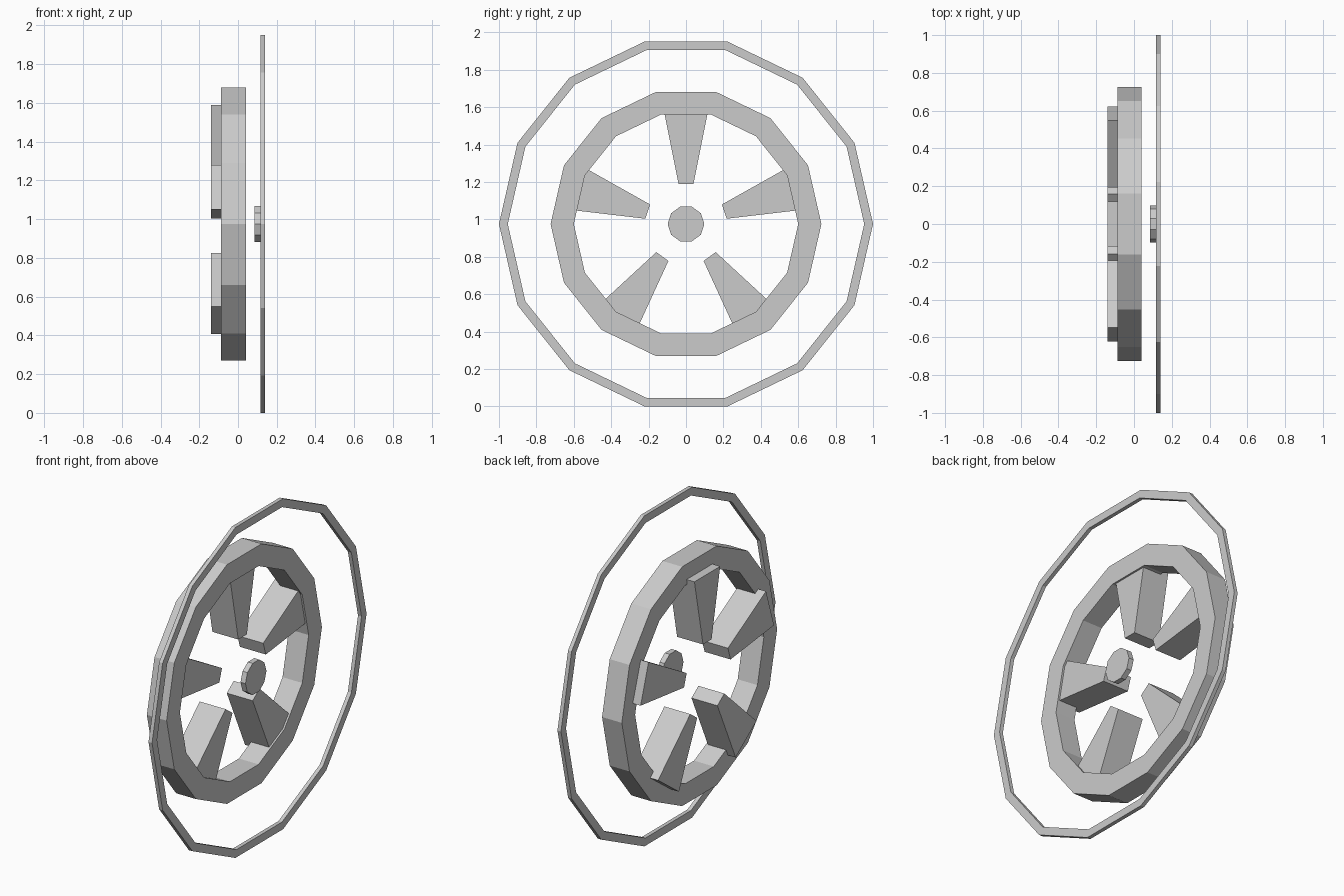
import bpy
from math import cos, sin, pi

if "Cube" in bpy.data.objects:
    bpy.data.objects.remove(bpy.data.objects["Cube"])

CENTRE_Z = 0.975


def make_mesh(name, verts, faces):
    mesh = bpy.data.meshes.new(name)
    mesh.from_pydata(verts, [], faces)
    mesh.update()
    obj = bpy.data.objects.new(name, mesh)
    obj.location.z = CENTRE_Z
    bpy.context.collection.objects.link(obj)
    return obj


def circle(radius, sides, x):
    return [(x, radius * cos(2 * pi * i / sides), radius * sin(2 * pi * i / sides))
            for i in range(sides)]


def ring(name, outer, inner, x0, x1, sides=14):
    """Faceted band with a rectangular section, axis along x."""
    loops = [(outer, x0), (outer, x1), (inner, x1), (inner, x0)]
    verts = [v for r, x in loops for v in circle(r, sides, x)]
    faces = []
    for k in range(4):
        a, b = k * sides, (k + 1) % 4 * sides
        for i in range(sides):
            j = (i + 1) % sides
            faces.append((a + i, a + j, b + j, b + i))
    return make_mesh(name, verts, faces)


def prism(name, outline, x0, x1):
    """Extrude a counter-clockwise (y, z) outline along x."""
    n = len(outline)
    verts = [(x, y, z) for x in (x0, x1) for y, z in outline]
    faces = [tuple(reversed(range(n))), tuple(range(n, 2 * n))]
    faces += [(i, (i + 1) % n, n + (i + 1) % n, n + i) for i in range(n)]
    return make_mesh(name, verts, faces)


# Thin outer trim ring and thick wheel rim
ring("outer_ring", 1.0, 0.953, 0.116, 0.139)
ring("wheel_rim", 0.724, 0.60, -0.088, 0.041)

# Small centre cap
prism("hub_cap", [(y, z) for _, y, z in circle(0.098, 10, 0)], 0.085, 0.117)

# Five tapered spokes, wide end buried in the rim
spoke_outline = [(-0.04, 0.215), (0.04, 0.215), (0.12, 0.615), (-0.12, 0.615)]
for i in range(5):
    spoke = prism(f"spoke_{i + 1}", spoke_outline, -0.139, 0.03)
    spoke.rotation_euler.x = 2 * pi * i / 5
